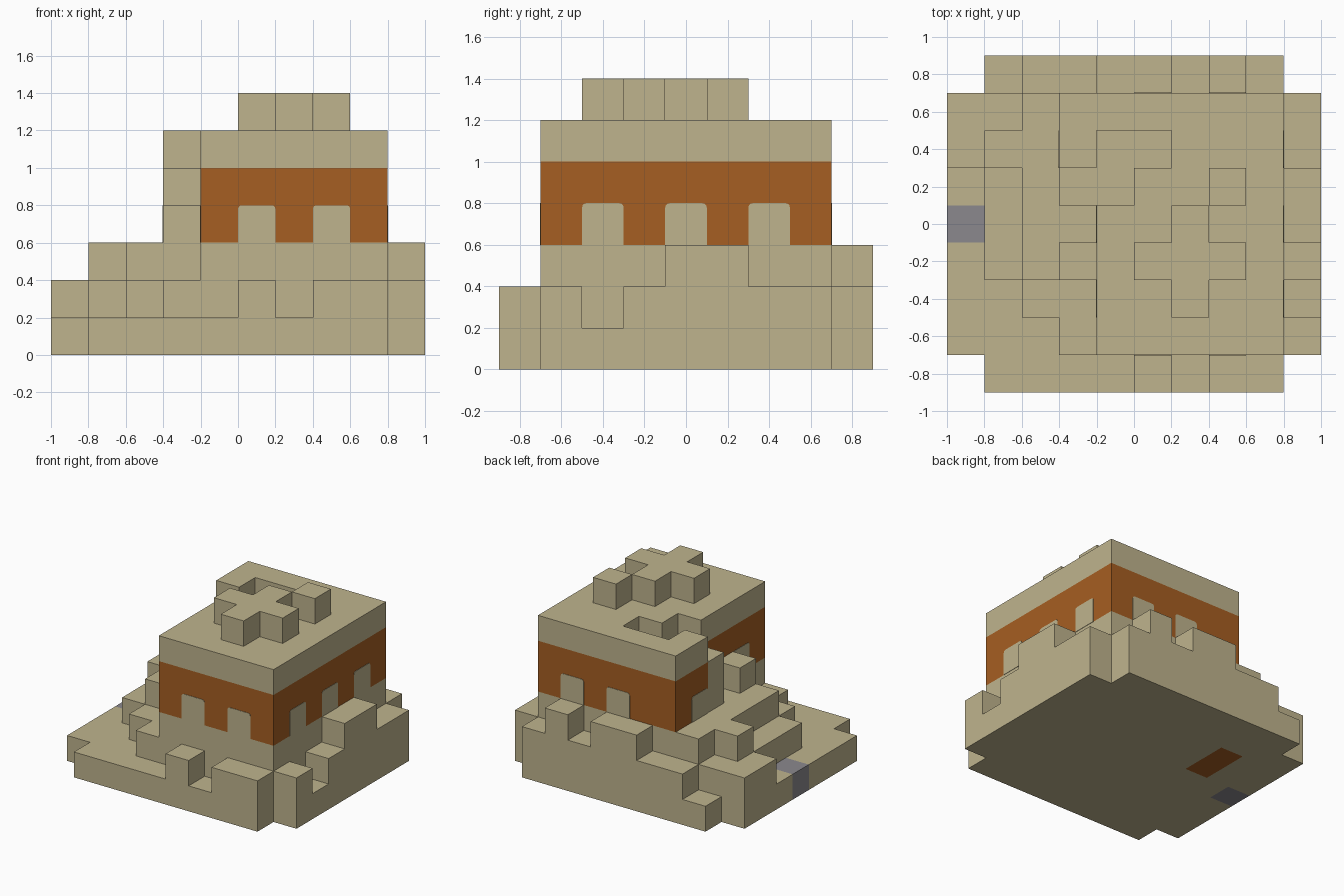
import bpy, bmesh
from math import sin, cos, pi
from mathutils import Vector

cube = bpy.data.objects.get("Cube")
if cube:
    bpy.data.objects.remove(cube)

S = 0.2  # block size
# Stack height of every column: one string per row, front to back
ROWS = ["0111121220",
        "1112666662",
        "1122667661",
        "1234677762",
        "1233667663",
        "1235566763",
        "2336556662",
        "2236666662",
        "0122332320"]
SIDES = [(1, 0), (-1, 0), (0, 1), (0, -1)]


def material(name, rgb):
    m = bpy.data.materials.new(name)
    m.use_nodes = True
    m.diffuse_color = (*rgb, 1)
    m.node_tree.nodes["Principled BSDF"].inputs["Base Color"].default_value = (*rgb, 1)
    return m


MATS = [material("sand", (0.52, 0.455, 0.27)),
        material("burnt orange", (0.38, 0.113, 0.016)),
        material("grey stone", (0.26, 0.25, 0.27))]
SAND, ORANGE, GREY = range(3)


def height(i, j):
    if 0 <= j < len(ROWS) and 0 <= i < len(ROWS[0]):
        return int(ROWS[j][i])
    return 0


def centre(i, j, k):
    return Vector((-1 + (i + 0.5) * S, -0.9 + (j + 0.5) * S, (k + 0.5) * S))


def is_hall(i, j):
    return 4 <= i <= 8 or (i == 3 and j >= 6)


def colour(i, j, k, d):
    if (i, j) == (0, 4):
        return GREY
    if d.z < 0 and i == 2 and j in (5, 6):
        return ORANGE
    if d.z == 0 and k in (3, 4) and is_hall(i, j):
        return ORANGE
    return SAND


def finish(name, bm):
    me = bpy.data.meshes.new(name)
    bm.to_mesh(me)
    bm.free()
    for m in MATS:
        me.materials.append(m)
    ob = bpy.data.objects.new(name, me)
    bpy.context.collection.objects.link(ob)


def axes(d):
    """Two axes u, v in the plane of a face, with u x v = d."""
    v = Vector((0, 0, 1)) if d.z == 0 else Vector((0, 1, 0))
    return v.cross(d), v


def exposed_sides(lo, hi):
    for j in range(len(ROWS)):
        for i in range(len(ROWS[0])):
            for k in range(lo, min(hi, height(i, j))):
                for dx, dy in SIDES:
                    if height(i + dx, j + dy) <= k:
                        yield i, j, k, Vector((dx, dy, 0))
                if k == height(i, j) - 1:
                    yield i, j, k, Vector((0, 0, 1))
                if k == 0:
                    yield i, j, k, Vector((0, 0, -1))


def blocks(name, lo, hi):
    """Outer skin of all blocks between two levels."""
    bm = bmesh.new()
    for i, j, k, d in exposed_sides(lo, hi):
        u, v = axes(d)
        c = centre(i, j, k) + d * S / 2
        f = bm.faces.new([bm.verts.new(c + (u * a + v * b) * S / 2)
                          for a, b in ((-1, -1), (1, -1), (1, 1), (-1, 1))])
        f.material_index = colour(i, j, k, d)
    bmesh.ops.remove_doubles(bm, verts=bm.verts, dist=0.001)
    finish(name, bm)


def arch_panels(name):
    """Thin sand panels with rounded top corners in the orange band."""
    bm = bmesh.new()
    h, r = S / 2, 0.02
    outline = [(-h, -h), (h, -h)]
    for side, start in ((1, 0), (-1, pi / 2)):
        for n in range(4):
            a = start + n * pi / 6
            outline.append((side * (h - r) + r * cos(a), h - r + r * sin(a)))
    for i, j, k, d in exposed_sides(3, 4):
        if d.z or not is_hall(i, j):
            continue
        if (d.x and j in (2, 4, 6)) or (d.y and i in (5, 7)):
            u, v = axes(d)
            c = centre(i, j, k) + d * h
            f = bm.faces.new([bm.verts.new(c + u * a + v * b) for a, b in outline])
            out = bmesh.ops.extrude_face_region(bm, geom=[f])["geom"]
            bmesh.ops.translate(bm, vec=d * 0.003,
                                verts=[g for g in out if isinstance(g, bmesh.types.BMVert)])
    bmesh.ops.recalc_face_normals(bm, faces=bm.faces)
    finish(name, bm)


blocks("terraced_base", 0, 3)
blocks("hall", 3, 6)
blocks("roof_blocks", 6, 7)
arch_panels("arch_panels")
